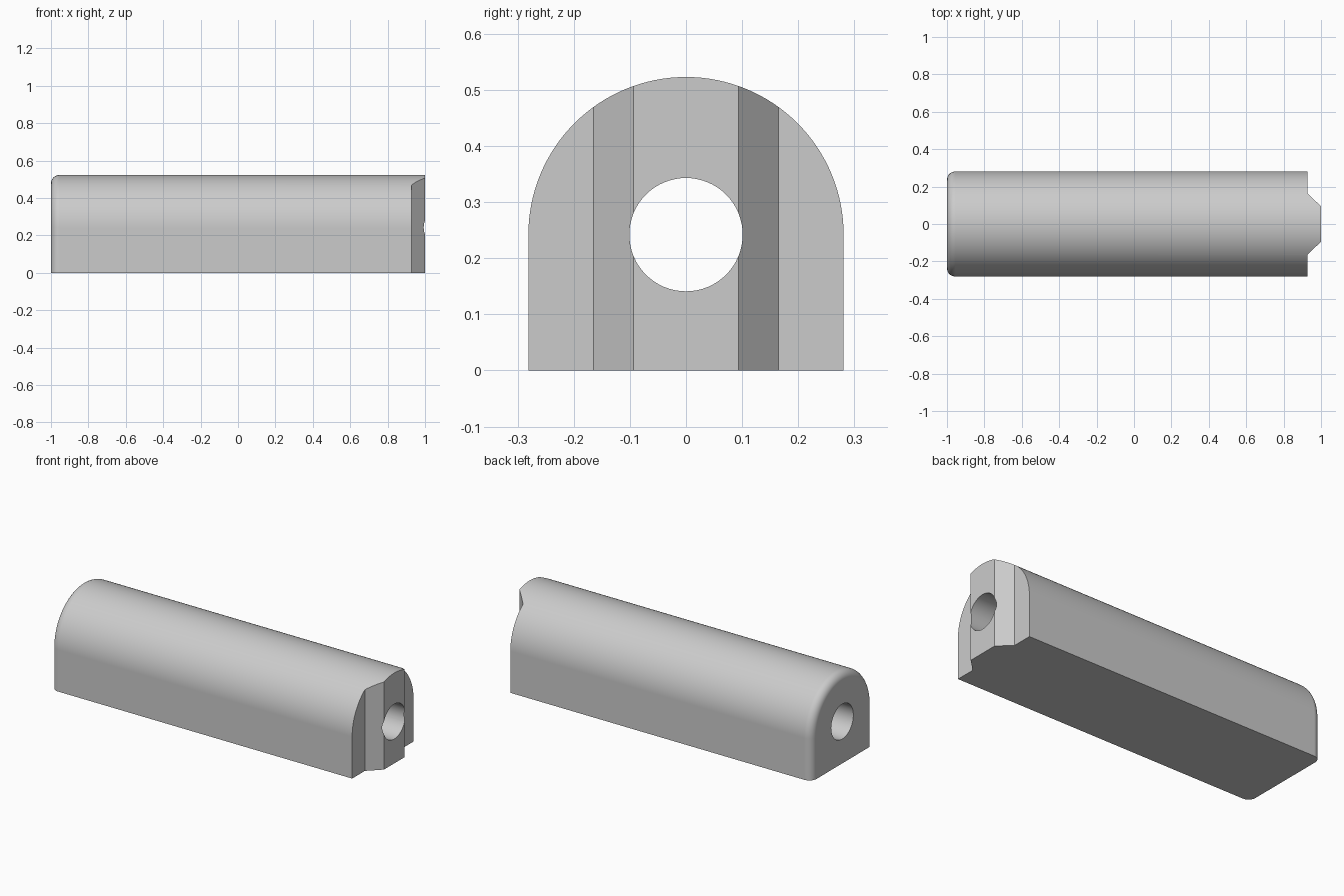
import bpy, bmesh, math

if "Cube" in bpy.data.objects:
    bpy.data.objects.remove(bpy.data.objects["Cube"])

R = 0.281        # arch radius and half width
CZ = 0.242       # arch and bore centre height
FIL = 0.045      # rounding at the left end
ARC, FSEG = 64, 8

grey = bpy.data.materials.new("plain grey")
grey.diffuse_color = (0.6, 0.6, 0.6, 1)
grey.use_nodes = True
grey.node_tree.nodes["Principled BSDF"].inputs["Base Color"].default_value = grey.diffuse_color


def loft(name, rings):
    """Skin closed rings of points and cap both ends."""
    bm = bmesh.new()
    loops = [[bm.verts.new(p) for p in ring] for ring in rings]
    n = len(loops[0])
    for a, b in zip(loops, loops[1:]):
        for i in range(n):
            j = (i + 1) % n
            bm.faces.new((a[i], a[j], b[j], b[i]))
    bm.faces.new(loops[0])
    bm.faces.new(loops[-1])
    bmesh.ops.recalc_face_normals(bm, faces=bm.faces)
    me = bpy.data.meshes.new(name)
    bm.to_mesh(me)
    bm.free()
    me.materials.append(grey)
    ob = bpy.data.objects.new(name, me)
    bpy.context.collection.objects.link(ob)
    return ob


def arch(x, inset):
    """Flat-bottomed arch section at x, shrunk by inset."""
    r = R - inset
    arc = [(x, r * math.cos(math.pi * i / ARC), CZ + r * math.sin(math.pi * i / ARC))
           for i in range(ARC + 1)]
    return [(x, r, 0)] + arc + [(x, -r, 0)]


# Arched body with rounded left end
rings = []
for i in range(FSEG + 1):
    t = math.pi / 2 * i / FSEG
    rings.append(arch(-1 + FIL * (1 - math.cos(t)), FIL * (1 - math.sin(t))))
rings.append(arch(1, 0))
body = loft("arched_body", rings)

# Cutters: shoulders beside the bevelled tongue, and the long bore
cutters = []
for s in (-1, 1):
    outline = [(0.927, 0.5), (0.927, 0.165), (1.0, 0.094), (1.1, 0.094), (1.1, 0.5)]
    cutters.append(loft("shoulder_cutter",
                        [[(x, s * y, z) for x, y in outline] for z in (-0.1, 0.7)]))
cutters.append(loft("bore_cutter", [
    [(x, 0.101 * math.cos(math.tau * i / 64), CZ + 0.101 * math.sin(math.tau * i / 64))
     for i in range(64)] for x in (-1.1, 1.1)]))

bpy.context.view_layer.objects.active = body
body.select_set(True)
for c in cutters:
    m = body.modifiers.new("cut", 'BOOLEAN')
    m.operation = 'DIFFERENCE'
    m.solver = 'EXACT'
    m.object = c
    bpy.ops.object.modifier_apply(modifier=m.name)
    bpy.data.objects.remove(c)

# Smooth curves, crisp edges
bpy.ops.object.shade_smooth_by_angle(angle=math.radians(25))
w = body.modifiers.new("even_shading", 'WEIGHTED_NORMAL')
w.keep_sharp = True
